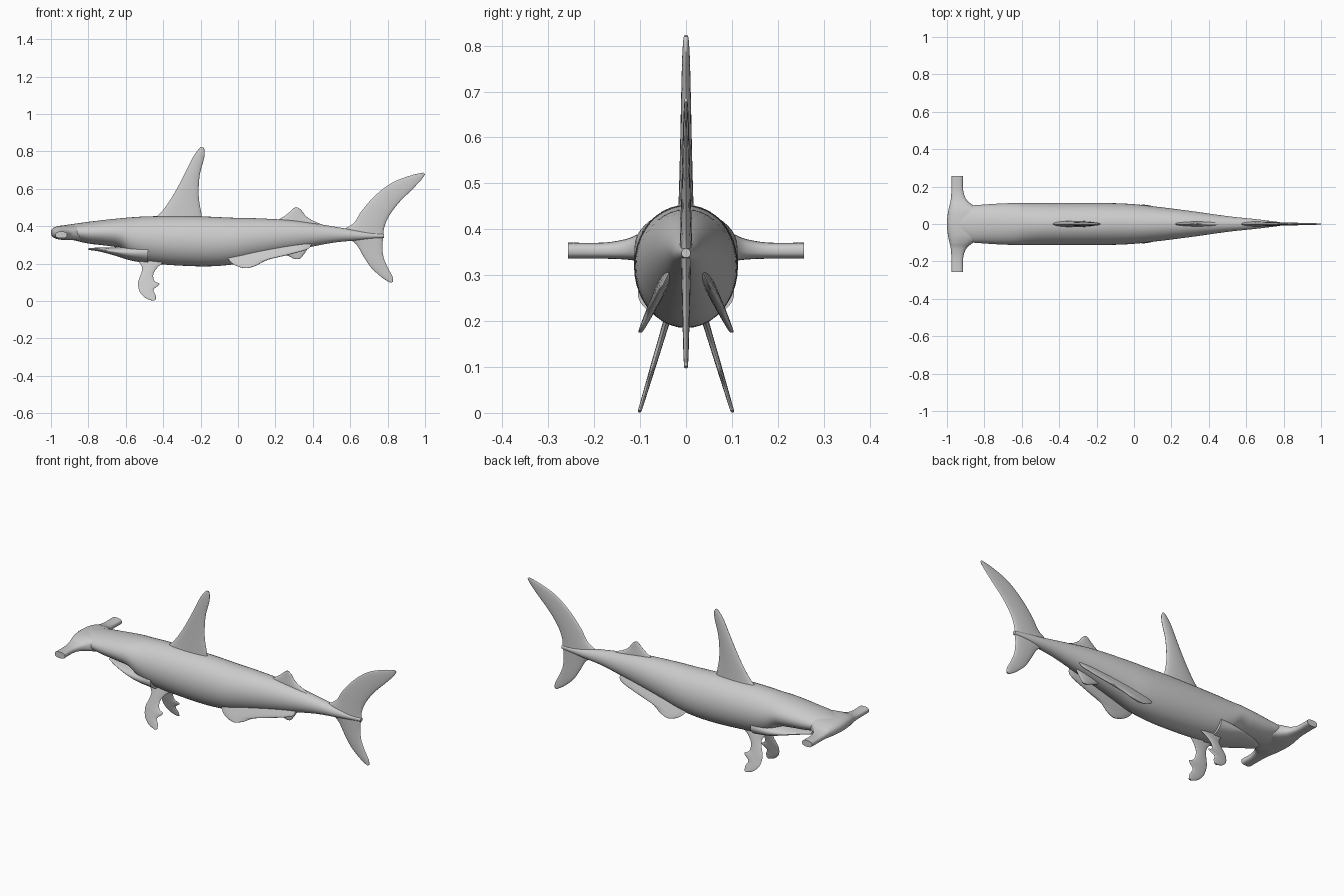
import bpy
import bmesh
from math import cos, sin, tau, radians, copysign
from mathutils import Vector

default_cube = bpy.data.objects.get("Cube")
if default_cube:
    bpy.data.objects.remove(default_cube, do_unlink=True)


def smooth_stations(stations, steps):
    """Catmull-Rom interpolation through a list of equal-length tuples."""
    result = []
    last = len(stations) - 1
    for i in range(last):
        p0, p1 = stations[max(i - 1, 0)], stations[i]
        p2, p3 = stations[i + 1], stations[min(i + 2, last)]
        for s in range(steps):
            t = s / steps
            result.append(tuple(
                b + t / 2 * (c - a + t * (2 * a - 5 * b + 4 * c - d + t * (3 * (b - c) + d - a)))
                for a, b, c, d in zip(p0, p1, p2, p3)))
    return result + [stations[last]]


def oval(count, power=1.0):
    """Unit section; a power below one makes it squarer."""
    points = []
    for i in range(count):
        u, v = cos(tau * i / count), sin(tau * i / count)
        points.append((copysign(abs(u) ** power, u), copysign(abs(v) ** power, v)))
    return points


def loft(name, rings):
    """Skin a closed tube through rings of points and cap both ends."""
    bm = bmesh.new()
    loops = [[bm.verts.new(p) for p in ring] for ring in rings]
    for a, b in zip(loops, loops[1:]):
        for i in range(len(a)):
            j = (i + 1) % len(a)
            bm.faces.new((a[i], a[j], b[j], b[i]))
    bm.faces.new(loops[0])
    bm.faces.new(loops[-1])
    bmesh.ops.recalc_face_normals(bm, faces=bm.faces)
    mesh = bpy.data.meshes.new(name)
    bm.to_mesh(mesh)
    bm.free()
    obj = bpy.data.objects.new(name, mesh)
    bpy.context.collection.objects.link(obj)
    smooth(obj)
    return obj


def smooth(obj):
    bpy.ops.object.select_all(action='DESELECT')
    obj.select_set(True)
    bpy.context.view_layer.objects.active = obj
    bpy.ops.object.shade_smooth_by_angle(angle=radians(45))


def trunk(name, stations, steps=6):
    """Loft along x from (x, half width, bottom, top) stations."""
    rings = []
    for x, width, low, high in smooth_stations(stations, steps):
        mid, half = (low + high) / 2, (high - low) / 2
        rings.append([(x, width * u, mid + half * v) for u, v in oval(40)])
    return loft(name, rings)


def fin(name, stations, root_half, tip_half, root=(0, 0), lean=0, side=1):
    """Loft root to tip from (lead x, lead z, trail x, trail z) stations.
    The fin passes through root (y, z) and moves outward by lean per unit drop."""
    sections = smooth_stations(stations, 6)
    rings = []
    for i, (lx, lz, tx, tz) in enumerate(sections):
        lead, trail = Vector((lx, 0, lz)), Vector((tx, 0, tz))
        mid, half = (lead + trail) / 2, (lead - trail) / 2
        thick = root_half + (tip_half - root_half) * i / (len(sections) - 1)
        ring = []
        for u, v in oval(20):
            p = mid + half * u
            p.y = side * (root[0] + lean * (root[1] - p.z) + thick * v)
            ring.append(p)
        rings.append(ring)
    return loft(name, rings)


# Body, with the underside stepping up to the roof of the mouth
trunk("body", [
    (-.99, .03, .355, .38), (-.95, .06, .338, .4), (-.88, .095, .325, .412),
    (-.8, .104, .307, .423), (-.7, .11, .295, .435), (-.63, .112, .28, .442),
    (-.56, .113, .228, .448), (-.45, .113, .2, .453), (-.2, .113, .185, .452),
    (-.03, .108, .195, .445), (.1, .095, .225, .442), (.3, .07, .27, .43),
    (.5, .042, .31, .4), (.65, .026, .325, .375), (.78, .01, .338, .358)])

trunk("lower_jaw", [
    (-.8, .02, .273, .284), (-.74, .055, .264, .285), (-.66, .085, .243, .287),
    (-.58, .102, .218, .3), (-.48, .105, .2, .32)])

# Wide head bar: (y, front x, back x, bottom, top) from centre to tip
half_bar = [
    (0, -1, -.8, .325, .405), (.06, -.995, -.8, .325, .402),
    (.1, -.986, -.86, .33, .391), (.13, -.98, -.895, .334, .379),
    (.18, -.976, -.913, .336, .371), (.257, -.976, -.913, .336, .371)]
full_bar = [(-s[0],) + s[1:] for s in reversed(half_bar[1:])] + half_bar
bar_rings = []
for y, front, back, low, high in smooth_stations(full_bar, 5):
    bar_rings.append([((front + back) / 2 + (back - front) / 2 * u, y,
                       (low + high) / 2 + (high - low) / 2 * v)
                      for u, v in oval(28, .75)])
loft("head_bar", bar_rings)

# Fins on the centre line
fin("dorsal_fin", [
    (-.46, .435, -.19, .43), (-.41, .475, -.197, .475), (-.35, .56, -.21, .56),
    (-.29, .67, -.205, .67), (-.24, .77, -.182, .76), (-.205, .817, -.178, .8),
    (-.192, .823, -.184, .82)], .018, .004)

fin("rear_dorsal_fin", [
    (.2, .425, .5, .39), (.245, .452, .41, .425), (.275, .475, .365, .452),
    (.298, .496, .34, .484), (.31, .502, .323, .498)], .014, .004)

fin("anal_fin", [
    (.2, .285, .47, .325), (.235, .255, .39, .295), (.275, .238, .36, .26),
    (.295, .227, .342, .235), (.31, .223, .33, .225)], .012, .004)

fin("tail_upper_lobe", [
    (.56, .38, .78, .345), (.62, .418, .78, .385), (.66, .48, .805, .45),
    (.73, .56, .86, .525), (.82, .63, .93, .595), (.92, .67, .98, .648),
    (.99, .686, 1, .677)], .014, .003)

fin("tail_lower_lobe", [
    (.57, .345, .78, .355), (.63, .305, .772, .3), (.67, .24, .778, .235),
    (.71, .18, .8, .18), (.77, .125, .826, .13), (.815, .097, .828, .102)],
    .012, .004)

# Paired fins
for label, side in (("left", 1), ("right", -1)):
    fin(label + "_pectoral_fin", [
        (-.54, .22, -.38, .215), (-.515, .185, -.425, .185),
        (-.515, .155, -.452, .145), (-.533, .105, -.447, .107),
        (-.532, .07, -.42, .09), (-.52, .04, -.452, .06),
        (-.49, .013, -.44, .03), (-.455, .001, -.44, .006)],
        .008, .004, root=(.045, .19), lean=.3, side=side)

    fin(label + "_pelvic_fin", [
        (-.07, .25, .39, .31), (-.045, .215, .375, .278),
        (-.025, .197, .27, .247), (0, .184, .16, .22),
        (.025, .177, .1, .19), (.04, .175, .06, .177)],
        .014, .004, root=(.04, .3), lean=.48, side=side)

    # Eye set into the tip of the head bar
    bpy.ops.mesh.primitive_uv_sphere_add(segments=16, ring_count=10, radius=.011,
                                         location=(-.95, side * .251, .353))
    eye = bpy.context.object
    eye.name = label + "_eye"
    eye.scale = (1.3, .6, 1)
    smooth(eye)
